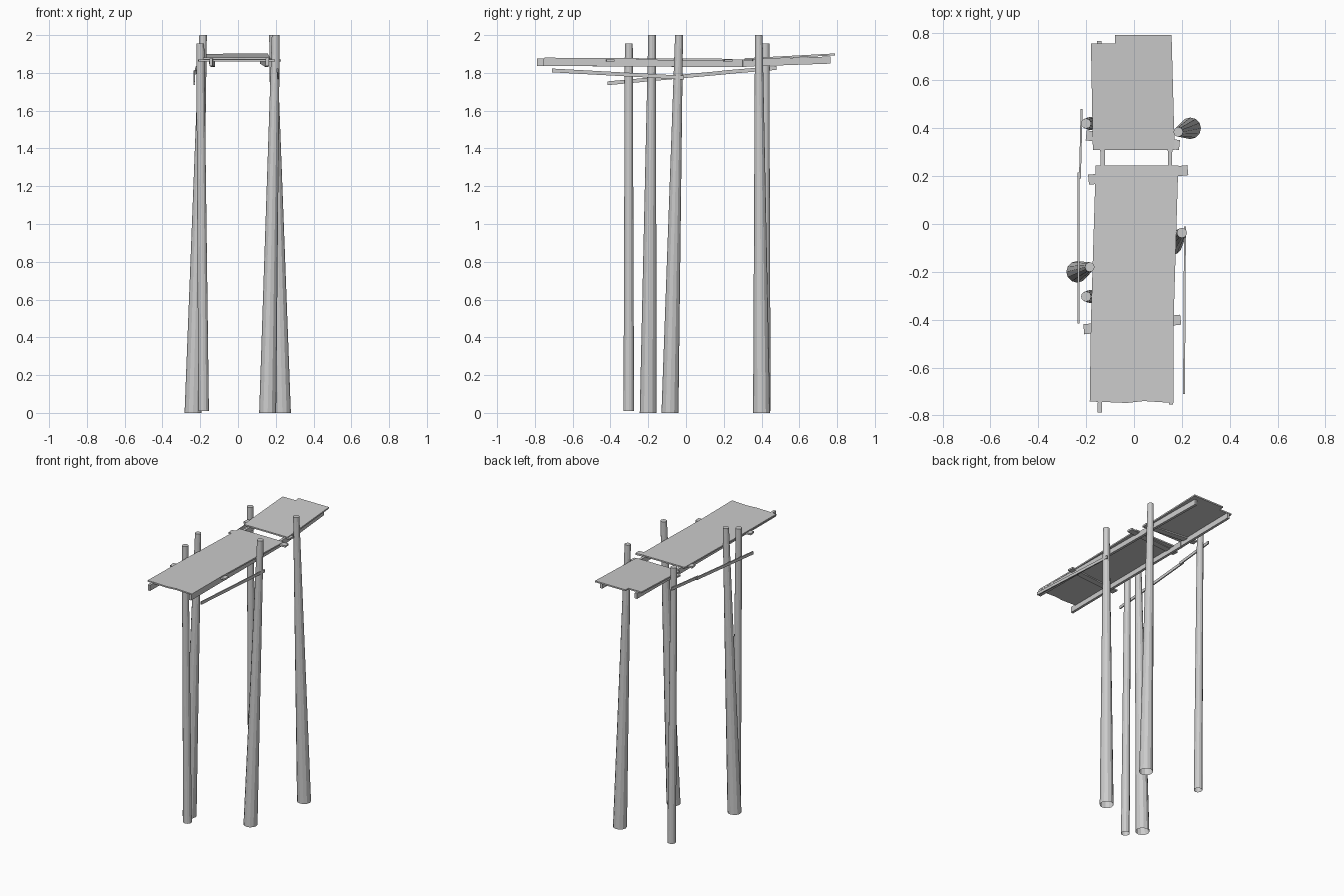
import bpy, bmesh, math
from mathutils import Vector

cube = bpy.data.objects.get("Cube")
if cube:
    bpy.data.objects.remove(cube)

grey = bpy.data.materials.new("pale grey")
grey.use_nodes = True
COLOUR = (0.6, 0.6, 0.6, 1)
grey.diffuse_color = COLOUR
grey.node_tree.nodes["Principled BSDF"].inputs["Base Color"].default_value = COLOUR


def finish(name, bm):
    bmesh.ops.recalc_face_normals(bm, faces=bm.faces)
    mesh = bpy.data.meshes.new(name)
    bm.to_mesh(mesh)
    bm.free()
    mesh.materials.append(grey)
    obj = bpy.data.objects.new(name, mesh)
    bpy.context.collection.objects.link(obj)
    return obj


def pole(name, base, top, r_base, r_top, sides=12):
    """Tapered leaning post with level ends, open at the foot."""
    bm = bmesh.new()
    rings = []
    for centre, r in ((base, r_base), (top, r_top)):
        rings.append([bm.verts.new(Vector(centre) + Vector((
            r * math.cos(math.tau * i / sides), r * math.sin(math.tau * i / sides), 0)))
            for i in range(sides)])
    low, high = rings
    for i in range(sides):
        j = (i + 1) % sides
        bm.faces.new((low[i], low[j], high[j], high[i]))
    bm.faces.new(high)
    finish(name, bm)


def beam(name, start, end, width, height):
    """Square-cut timber between two end centres."""
    a, b = Vector(start), Vector(end)
    side = (b - a).cross(Vector((0, 0, 1))).normalized() * width / 2
    up = Vector((0, 0, height / 2))
    bm = bmesh.new()
    for p in (a, b):
        for s, u in ((-1, -1), (1, -1), (1, 1), (-1, 1)):
            bm.verts.new(p + side * s + up * u)
    bmesh.ops.convex_hull(bm, input=bm.verts[:])
    bmesh.ops.dissolve_limit(bm, angle_limit=0.01, verts=bm.verts[:], edges=bm.edges[:])
    finish(name, bm)


def deck(name, outline, z_at, thickness):
    """Flat sloping sheet cut to an outline; z_at gives the top height along y."""
    bm = bmesh.new()
    face = bm.faces.new([bm.verts.new((x, y, z_at(y))) for x, y in outline])
    extra = bmesh.ops.extrude_face_region(bm, geom=[face])
    moved = [g for g in extra["geom"] if isinstance(g, bmesh.types.BMVert)]
    bmesh.ops.translate(bm, verts=moved, vec=(0, 0, -thickness))
    if face.is_valid and len(bm.faces) < len(outline) + 2:
        bm.faces.new(face.verts)
    finish(name, bm)


# Thick leaning posts
pole("right_rear_post_thick", (0.235, 0.4, 0), (0.185, 0.385, 2), 0.045, 0.02)
pole("middle_post_thick", (0.157, -0.085, 0), (0.2, -0.037, 2), 0.045, 0.021)
pole("front_post_thick", (-0.238, -0.2, 0), (-0.185, -0.18, 2), 0.045, 0.02)

# Thin upright posts
for name, y in (("front", -0.303), ("rear", 0.42)):
    pole(name + "_post_thin", (-0.182, y, 0.01), (-0.2, y, 1.955), 0.028, 0.021)

# Walkway sheets
deck("front_deck",
     [(-0.185, -0.742), (-0.1, -0.745), (-0.03, -0.748), (0.04, -0.74), (0.165, -0.748),
      (0.165, -0.42), (0.185, 0.245), (-0.16, 0.245), (-0.18, -0.4)],
     lambda y: 1.876 - 0.006 * y, 0.01)
deck("rear_deck",
     [(-0.172, 0.31), (0.17, 0.31), (0.157, 0.79), (-0.08, 0.79), (-0.08, 0.755), (-0.18, 0.755)],
     lambda y: 1.861 + 0.053 * y, 0.01)

# Long bearers under the sheets
beam("left_front_bearer", (-0.143, -0.788, 1.857), (-0.13, 0.32, 1.85), 0.018, 0.04)
beam("right_front_bearer", (0.155, -0.755, 1.857), (0.15, 0.32, 1.85), 0.018, 0.04)
beam("left_rear_bearer", (-0.132, 0.3, 1.852), (-0.145, 0.765, 1.868), 0.018, 0.038)
beam("right_rear_bearer", (0.152, 0.3, 1.852), (0.125, 0.765, 1.868), 0.018, 0.038)

# Cross ties poking out at the sides
beam("front_cross_tie", (-0.21, -0.44, 1.866), (0.195, -0.4, 1.866), 0.042, 0.012)
beam("middle_cross_tie", (-0.19, 0.185, 1.866), (0.225, 0.225, 1.866), 0.042, 0.012)
beam("rear_cross_tie", (-0.2, 0.37, 1.868), (0.19, 0.33, 1.868), 0.042, 0.012)

# Slim side rails
beam("left_front_rail", (-0.232, -0.415, 1.745), (-0.232, 0.215, 1.803), 0.008, 0.02)
beam("left_rear_rail", (-0.226, 0.19, 1.802), (-0.219, 0.48, 1.826), 0.008, 0.02)
beam("right_rail", (0.209, -0.71, 1.813), (0.213, -0.01, 1.775), 0.008, 0.02)
